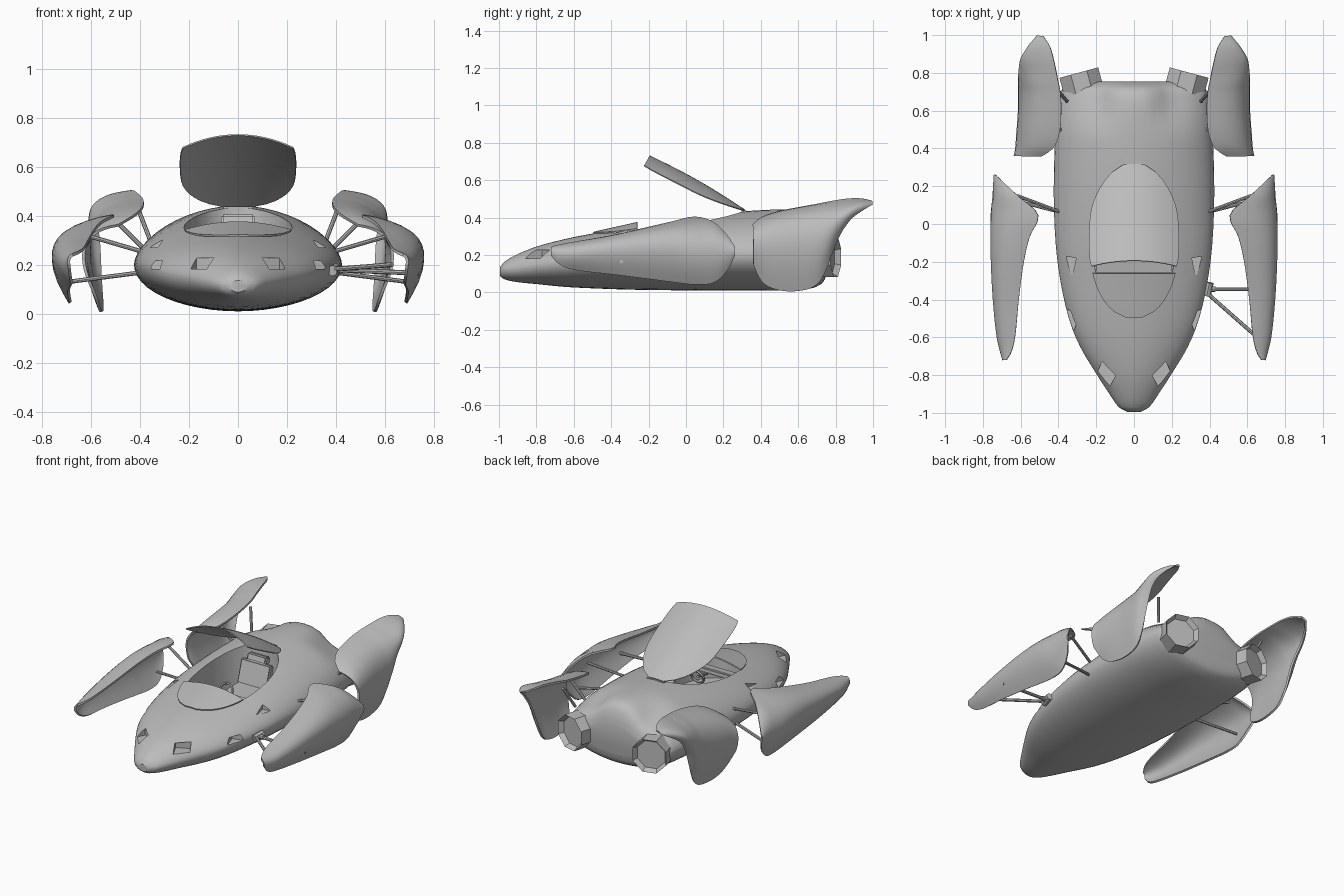
import bpy, bmesh, math
from mathutils import Vector, Euler

if "Cube" in bpy.data.objects:
    bpy.data.objects.remove(bpy.data.objects["Cube"])

grey = bpy.data.materials.new("grey")
grey.diffuse_color = (0.5, 0.5, 0.5, 1)
grey.use_nodes = True
grey.node_tree.nodes["Principled BSDF"].inputs["Base Color"].default_value = grey.diffuse_color


def add(name, bm, angle=35):
    bmesh.ops.recalc_face_normals(bm, faces=bm.faces[:])
    me = bpy.data.meshes.new(name)
    bm.to_mesh(me)
    bm.free()
    me.materials.append(grey)
    ob = bpy.data.objects.new(name, me)
    bpy.context.collection.objects.link(ob)
    smooth(ob, angle)
    return ob


def smooth(ob, angle):
    bpy.ops.object.select_all(action='DESELECT')
    ob.select_set(True)
    bpy.context.view_layer.objects.active = ob
    bpy.ops.object.shade_smooth_by_angle(angle=math.radians(angle))


def interp(table, y):
    """Smooth interpolation of station rows keyed by their first value."""
    for i in range(len(table) - 1):
        a, b = table[i], table[i + 1]
        if y <= b[0] or i == len(table) - 2:
            t = (y - a[0]) / (b[0] - a[0])
            p, q = table[max(i - 1, 0)], table[min(i + 2, len(table) - 1)]
            out = []
            for k in range(1, len(a)):
                h = b[0] - a[0]
                m0 = (b[k] - p[k]) / (b[0] - p[0]) * h
                m1 = (q[k] - a[k]) / (q[0] - a[0]) * h
                out.append((2*t**3 - 3*t*t + 1)*a[k] + (t**3 - 2*t*t + t)*m0
                           + (3*t*t - 2*t**3)*b[k] + (t**3 - t*t)*m1)
            return out


def sheet(name, rows, thick):
    bm = bmesh.new()
    grid = [[bm.verts.new(p) for p in r] for r in rows]
    for r, s in zip(grid, grid[1:]):
        for i in range(len(r) - 1):
            bm.faces.new((r[i], r[i+1], s[i+1], s[i]))
    ob = add(name, bm)
    m = ob.modifiers.new("thickness", 'SOLIDIFY')
    m.thickness, m.offset = thick, 0
    bpy.ops.object.modifier_apply(modifier=m.name)
    smooth(ob, 40)
    return ob


def rod(name, a, b, r, n=8, twist=0.0):
    a, b = Vector(a), Vector(b)
    bm = bmesh.new()
    bmesh.ops.create_cone(bm, cap_ends=True, segments=n, radius1=r, radius2=r, depth=(b - a).length)
    rot = (b - a).to_track_quat('Z', 'Y').to_matrix() @ Euler((0, 0, twist)).to_matrix()
    for v in bm.verts:
        v.co = rot @ v.co + (a + b) / 2
    return add(name, bm)


def box(name, c, size, tilt=0, turn=0, bevel=0.0):
    bm = bmesh.new()
    bmesh.ops.create_cube(bm, size=1)
    rot = Euler((tilt, 0, turn)).to_matrix()
    for v in bm.verts:
        v.co = rot @ Vector([x * s for x, s in zip(v.co, size)]) + Vector(c)
    if bevel:
        bmesh.ops.bevel(bm, geom=bm.edges[:], offset=bevel, segments=2, affect='EDGES')
    return add(name, bm, 30)


# Hull: y, half width, bottom, widest height, top
HULL = [(-.995, .035, .088, .115, .135), (-.97, .08, .07, .12, .165), (-.9, .13, .055, .13, .205),
        (-.8, .195, .045, .145, .245), (-.65, .285, .03, .16, .285), (-.5, .345, .022, .175, .315),
        (-.3, .39, .015, .19, .35), (-.1, .415, .012, .2, .385), (.15, .425, .01, .2, .42),
        (.4, .42, .01, .2, .44), (.55, .41, .01, .2, .443), (.66, .395, .02, .2, .435),
        (.715, .38, .04, .2, .405), (.742, .35, .07, .2, .35), (.755, .29, .12, .2, .29)]
P = 1.8


def sstep(t):
    t = min(max(t, 0), 1)
    return t * t * (3 - 2 * t)


def hull_top(x, y):
    w, zb, zm, zt = interp(HULL, y)
    # the rear deck falls away on both sides of a central hump
    dip = .28 * sstep((y - .45) / .25) * sstep((abs(x) - .07) / .13)
    return zm + (zt - zm) * max(0, 1 - abs(x / w) ** P) ** (1 / P) * (1 - dip)


bm = bmesh.new()
ys = sorted({round(a[0] + (b[0] - a[0]) * k / 3, 4) for a, b in zip(HULL, HULL[1:]) for k in range(4)})
rings, N = [], 48
for y in ys:
    w, zb, zm, zt = interp(HULL, y)
    ring = []
    for i in range(N):
        a = 2 * math.pi * i / N
        x = w * math.cos(a)
        z = hull_top(x, y) if i <= N // 2 else zm + (zm - zb) * math.sin(a)
        ring.append(bm.verts.new((x, y, z)))
    rings.append(ring)
for r, s in zip(rings, rings[1:]):
    for i in range(N):
        bm.faces.new((r[i], r[(i+1) % N], s[(i+1) % N], s[i]))
bm.faces.new(rings[0])
bm.faces.new(rings[-1])
hull = add("hull", bm)


# Cockpit opening and recessed vents, cut out of the hull
def open_width(y):
    t = min(abs((y + .09) / .41), 1)
    return .235 * (1 - t ** 2.2) ** (1 / 2.1)


bm = bmesh.new()
edge = [-.09 - .41 * math.cos(math.pi * k / 24) for k in range(25)]
loop = [(open_width(y), y) for y in edge] + [(-open_width(y), y) for y in edge[-2:0:-1]]
top = [bm.verts.new((x, y, .7)) for x, y in loop]
low = [bm.verts.new((x * .9, -.09 + (y + .09) * .9, .14)) for x, y in loop]
for i in range(len(loop)):
    j = (i + 1) % len(loop)
    bm.faces.new((top[i], top[j], low[j], low[i]))
bm.faces.new(top)
bm.faces.new(low)
cutters = [add("cockpit_cutter", bm)]
for s in (1, -1):
    cutters += [box("headlight_cutter", (s * .15, -.80, .205), (.095, .11, .045), 0, s * .45),
                box("vent_cutter", (s * .34, -.22, .30), (.05, .09, .06), 0, s * .2),
                box("intake_cutter", (s * .34, -.52, .20), (.07, .12, .035), 0, s * .3)]
for c in cutters:
    m = hull.modifiers.new("cut", 'BOOLEAN')
    m.operation, m.solver, m.object = 'DIFFERENCE', 'EXACT', c
    bpy.context.view_layer.objects.active = hull
    bpy.ops.object.modifier_apply(modifier=m.name)
    bpy.data.objects.remove(c)
smooth(hull, 35)

# Windscreen and dashboard
U = [k / 8 - 1 for k in range(17)]
rows = []
for k in range(9):
    y = -.495 + .235 * k / 8
    w = open_width(y)
    rows.append([(u * w, y, hull_top(u * w, y) + .004 + .012 * k / 8) for u in U])
sheet("windscreen", rows, .008)
box("dashboard", (0, -.225, .30), (.42, .075, .035), .15, 0, .008)

# Raised canopy
CAN = [(0, .055), (.06, .11), (.2, .175), (.4, .222), (.6, .235), (.9, .235), (1, .225)]
rows = []
for k in range(15):
    t = k / 14
    w = interp(CAN, t)[0]
    row = []
    for u in U:
        d = .065 * (u * w / .235) ** 2 - .012 * math.sin(math.pi * t)
        row.append((u * w, .315 - .51 * t - .49 * d, .44 + .29 * t - .87 * d))
    rows.append(row)
sheet("canopy", rows, .006)
box("canopy_hinge", (0, .31, .427), (.12, .025, .02))

# Seat and steering wheel
box("seat_base", (0, .06, .18), (.21, .22, .08), 0, 0, .01)
box("seat_back", (0, .18, .27), (.22, .04, .18), -.3, 0, .008)
box("headrest", (0, .215, .375), (.14, .05, .05), -.3, 0, .008)
rod("steering_column", (0, -.22, .27), (0, -.12, .29), .008)
bpy.ops.mesh.primitive_torus_add(location=(0, -.12, .29), rotation=(math.radians(70), 0, 0),
                                 major_radius=.045, minor_radius=.008,
                                 major_segments=20, minor_segments=6)
wheel = bpy.context.object
wheel.name = "steering_wheel"
wheel.data.materials.append(grey)
smooth(wheel, 40)

# Fender stations: y, then x and z of the top edge, outer bulge and bottom edge
FRONT = [(-.72, .675, .24, .69, .225, .69, .20), (-.68, .65, .25, .705, .22, .685, .155),
         (-.6, .63, .265, .728, .225, .68, .125), (-.4, .61, .30, .75, .255, .69, .10),
         (-.2, .583, .345, .762, .28, .69, .075), (-.07, .553, .375, .764, .29, .687, .058),
         (.05, .508, .40, .76, .29, .685, .045), (.15, .615, .37, .752, .26, .69, .055),
         (.22, .69, .30, .745, .23, .705, .12), (.26, .733, .24, .738, .22, .733, .20)]
REAR = [(.36, .49, .36, .625, .30, .615, .15), (.40, .43, .395, .625, .315, .58, .065),
        (.48, .395, .425, .62, .335, .565, .018), (.6, .385, .45, .612, .355, .555, .01),
        (.7, .39, .468, .612, .37, .555, .045), (.75, .40, .478, .612, .39, .56, .13),
        (.80, .41, .487, .607, .415, .565, .27), (.87, .425, .497, .59, .45, .575, .385),
        (.94, .445, .497, .545, .475, .55, .44), (.995, .48, .485, .50, .478, .51, .47)]


def fender(name, table, s):
    rows = []
    for k in range(33):
        y = table[0][0] + (table[-1][0] - table[0][0]) * k / 32
        xt, zt, xo, zo, xb, zb = interp(table, y)
        # control point that makes the curve bulge out to the widest line
        cx, cz = xo + (xo - (xt + xb) / 2) * .75, zo + (zo - (zt + zb) / 2) * .75
        rows.append([(s * ((1-t)**2 * xt + 2*t*(1-t) * cx + t*t * xb), y,
                      (1-t)**2 * zt + 2*t*(1-t) * cz + t*t * zb)
                     for t in [j / 12 for j in range(13)]])
    sheet(name, rows, .012)


for s, side in ((1, "right"), (-1, "left")):
    fender(side + "_front_fender", FRONT, s)
    fender(side + "_rear_fender", REAR, s)
    # Struts between hull and fenders
    for a, b in (((.38, .06, .25), (.62, .15, .32)), ((.38, .06, .17), (.69, .14, .13)),
                 ((.37, .50, .25), (.51, .50, .39)), ((.355, .65, .29), (.405, .71, .42))):
        rod(side + "_strut", (a[0]*s, a[1], a[2]), (b[0]*s, b[1], b[2]), .009)
    # Octagonal thruster with recessed nozzle
    d = Vector((s * .26, .965, 0)).normalized()
    c = Vector((s * .265, .70, .19))
    t = rod(side + "_thruster", c, c + d * .105, .115, 8, math.pi / 8)
    bm = bmesh.new()
    bm.from_mesh(t.data)
    bm.normal_update()
    cap = max((f for f in bm.faces if len(f.verts) == 8),
              key=lambda f: f.calc_center_median().dot(d))
    bmesh.ops.inset_region(bm, faces=[cap], thickness=.02)
    for v in cap.verts:
        v.co -= d * .03
    bm.to_mesh(t.data)
    bm.free()
    smooth(t, 20)

# Exposed steering arms on the right front
rod("arm_hub", (.385, -.38, .175), (.40, -.31, .185), .022)
rod("arm_straight", (.37, -.345, .18), (.74, -.345, .165), .010)
rod("arm_collar", (.38, -.345, .18), (.43, -.345, .178), .015)
rod("arm_diagonal", (.38, -.36, .18), (.63, -.58, .20), .010)
